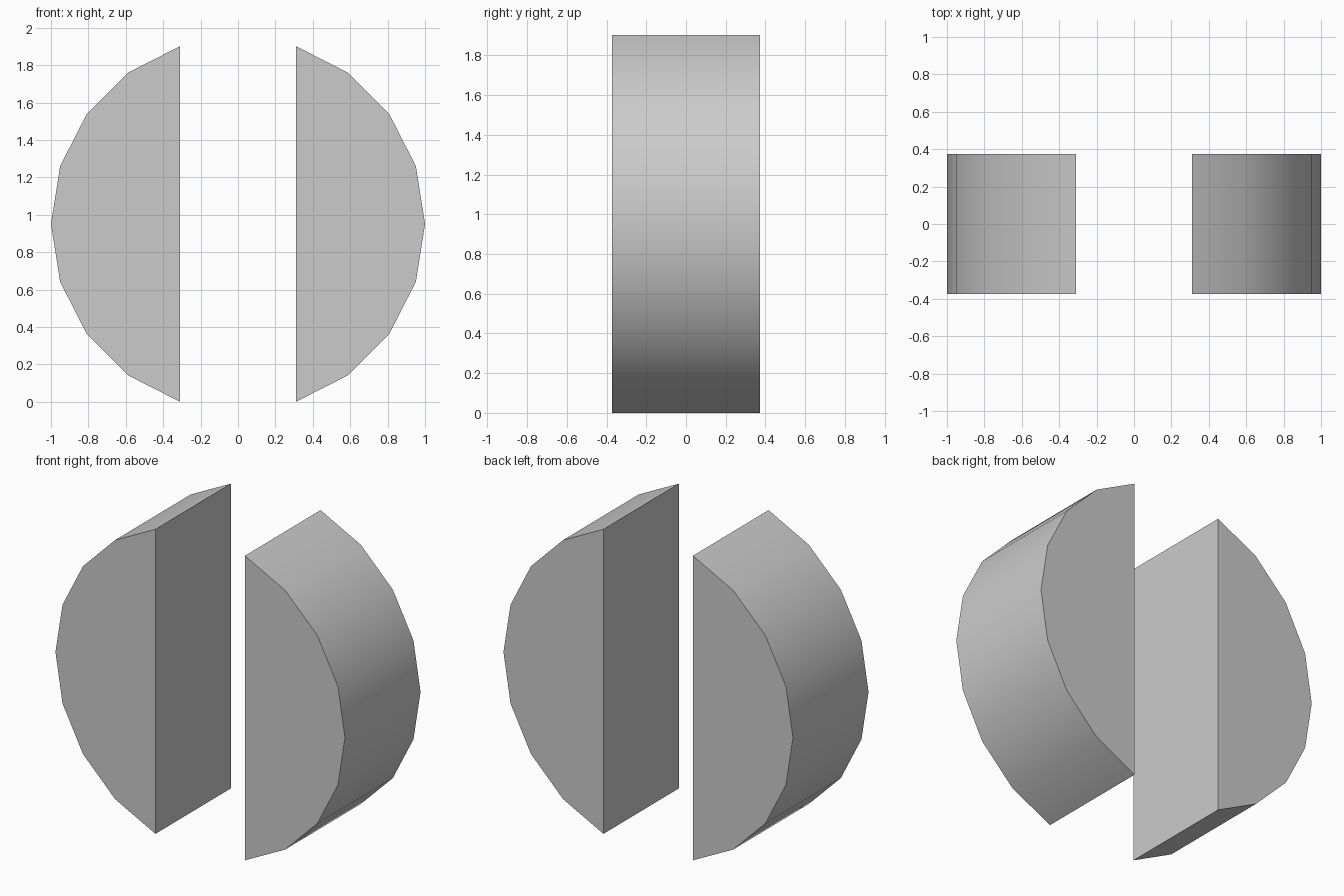
import bpy, bmesh
from math import sin, cos, radians

if "Cube" in bpy.data.objects:
    bpy.data.objects.remove(bpy.data.objects["Cube"])

R = 1.0                       # radius of the 20-sided disc
HALF_DEPTH = 0.373
CENTRE_Z = R * sin(radians(72))


def disc_segment(name, side):
    """Disc slice cut off by a vertical chord, extruded along y."""
    bm = bmesh.new()
    ring = [bm.verts.new((side * R * cos(radians(a)), -HALF_DEPTH,
                          CENTRE_Z + R * sin(radians(a))))
            for a in range(-72, 73, 18)]
    face = bm.faces.new(ring)
    out = bmesh.ops.extrude_face_region(bm, geom=[face], use_keep_orig=True)
    moved = [v for v in out["geom"] if isinstance(v, bmesh.types.BMVert)]
    bmesh.ops.translate(bm, verts=moved, vec=(0, 2 * HALF_DEPTH, 0))
    bmesh.ops.recalc_face_normals(bm, faces=bm.faces)
    mesh = bpy.data.meshes.new(name)
    bm.to_mesh(mesh)
    bm.free()
    obj = bpy.data.objects.new(name, mesh)
    bpy.context.collection.objects.link(obj)
    # Smooth rim, sharp flat faces
    bpy.ops.object.select_all(action='DESELECT')
    obj.select_set(True)
    bpy.context.view_layer.objects.active = obj
    bpy.ops.object.shade_smooth_by_angle(angle=radians(30))


# Left and right halves
disc_segment("left_disc_segment", -1)
disc_segment("right_disc_segment", 1)
